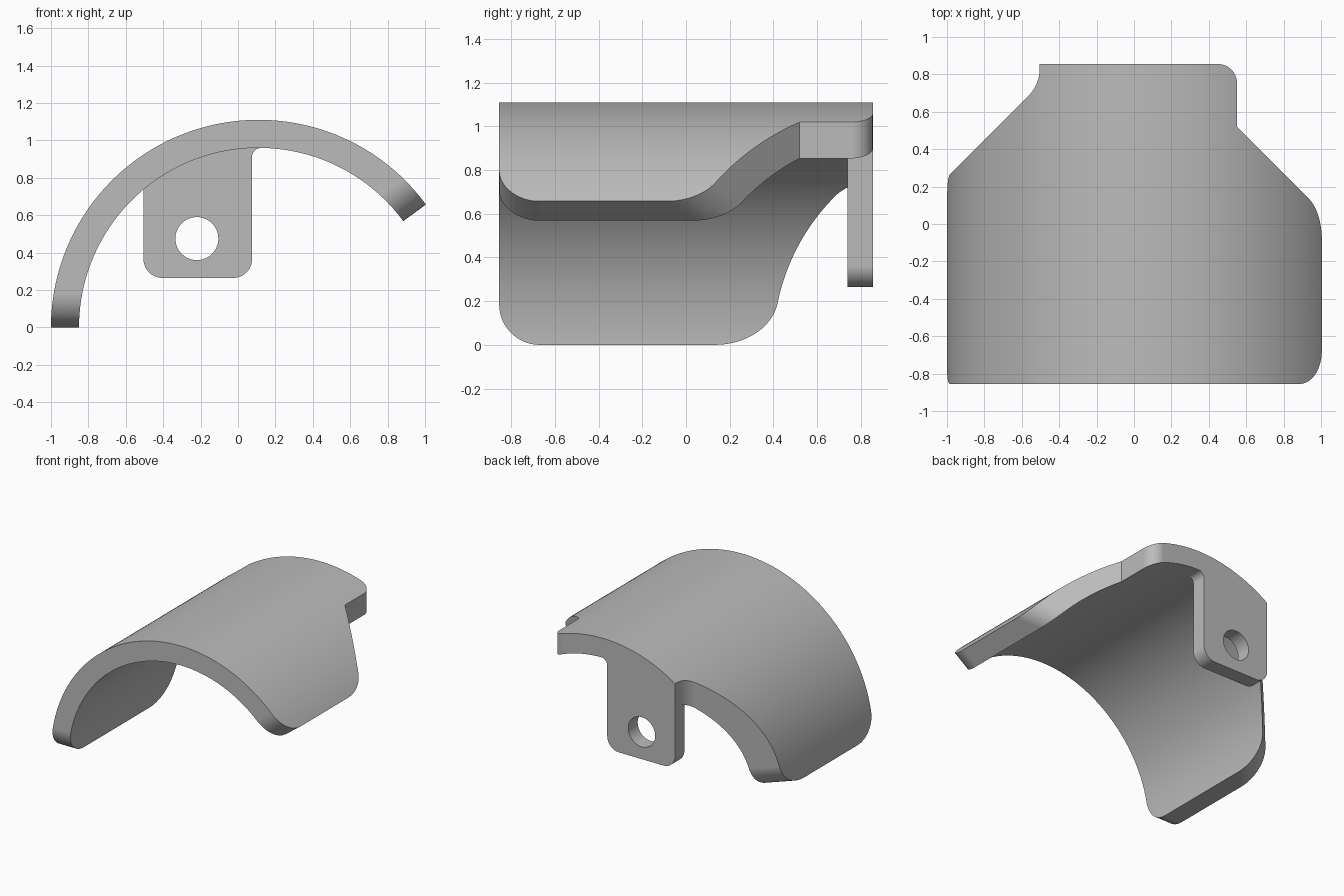
import bpy, bmesh, math
from mathutils import Vector

if "Cube" in bpy.data.objects:
    bpy.data.objects.remove(bpy.data.objects["Cube"], do_unlink=True)

CX = 0.11                      # axis of the curved guard
OUTER, INNER = 1.11, 0.96
BACK, FRONT = 0.855, -0.855
END = math.radians(36.3)       # where the left edge stops

grey = bpy.data.materials.new("plain grey")
grey.use_nodes = True
grey.diffuse_color = (0.5, 0.5, 0.5, 1)
grey.node_tree.nodes["Principled BSDF"].inputs["Base Color"].default_value = (0.5, 0.5, 0.5, 1)


def prism(name, points, sweep):
    """Solid made by sweeping a closed outline along a vector."""
    bm = bmesh.new()
    low = [bm.verts.new(p) for p in points]
    high = [bm.verts.new(Vector(p) + sweep) for p in points]
    bm.faces.new(low)
    bm.faces.new(high)
    for i in range(len(low)):
        bm.faces.new((low[i - 1], low[i], high[i], high[i - 1]))
    bmesh.ops.recalc_face_normals(bm, faces=bm.faces)
    mesh = bpy.data.meshes.new(name)
    bm.to_mesh(mesh)
    bm.free()
    mesh.materials.append(grey)
    obj = bpy.data.objects.new(name, mesh)
    bpy.context.collection.objects.link(obj)
    return obj


def combine(target, other, operation):
    """Apply a boolean and remove the helper."""
    mod = target.modifiers.new("combine", "BOOLEAN")
    mod.object, mod.operation, mod.solver = other, operation, "EXACT"
    bpy.context.view_layer.objects.active = target
    bpy.ops.object.modifier_apply(modifier=mod.name)
    bpy.data.objects.remove(other, do_unlink=True)


def arc(radius, start, stop, steps):
    return [Vector((CX + radius * math.cos(a), radius * math.sin(a)))
            for a in (start + (stop - start) * i / steps for i in range(steps + 1))]


def turn(u, v, radius, steps):
    """Points swept from direction u to direction v at a radius."""
    return [u.slerp(v, k / steps).normalized() * radius for k in range(steps + 1)]


def rounded(corners):
    """2D outline whose corners are (x, y, radius)."""
    out = []
    for i, (x, y, r) in enumerate(corners):
        p = Vector((x, y))
        if r == 0:
            out.append(p)
            continue
        a = (Vector(corners[i - 1][:2]) - p).normalized()
        b = (Vector(corners[(i + 1) % len(corners)][:2]) - p).normalized()
        half = a.angle(b) / 2
        centre = p + (a + b).normalized() * r / math.sin(half)
        t = r / math.tan(half)
        u, v = (p + a * t - centre).normalized(), (p + b * t - centre).normalized()
        out += [centre + q for q in turn(u, v, r, 14)]
    return out


def round_edge(target, point, n1, n2, r):
    """Round the edge where planes with outward normals n1 and n2 meet."""
    p, n1, n2 = Vector(point), Vector(n1).normalized(), Vector(n2).normalized()
    bisect = (n1 + n2) / (1 + n1.dot(n2))
    centre, extra = p - bisect * r, 0.04
    outline = [centre + q for q in turn(n1, n2, r, 20)]
    outline += [outline[-1] + n2 * extra, p + bisect * extra, outline[0] + n1 * extra]
    along = n1.cross(n2).normalized() * 0.3
    combine(target, prism("edge_cutter", [q - along for q in outline], along * 2), "DIFFERENCE")


# Curved guard: ring sector swept front to back
section = arc(OUTER, END, math.pi, 110) + arc(INNER, math.pi, END, 110)
guard = prism("curved_guard", [(p.x, FRONT, p.y) for p in section], Vector((0, 1.9, 0)))

# Trim to the tapered plan outline
plan = rounded([(-1.25, -1.2, 0), (1.25, -1.2, 0), (1.25, -0.18, 0), (0.55, 0.52, 0),
                (0.55, BACK, 0.1), (-0.505, BACK, 0), (-0.505, 0.745, 0.2), (-1.25, 0, 0)])
combine(guard, prism("plan_cutter", [(p.x, p.y, -0.5) for p in plan], Vector((0, 0, 2))), "INTERSECT")

# Round the lower corners
mid = (OUTER + INNER) / 2
end_normal = (math.sin(END), 0, -math.cos(END))
ex, ez = CX + mid * math.cos(END), mid * math.sin(END)
round_edge(guard, (CX - mid, FRONT, 0), (0, 0, -1), (0, -1, 0), 0.185)
round_edge(guard, (CX - mid, 1.25 + CX - mid, 0), (0, 0, -1), (-1, 1, 0), 0.19)
round_edge(guard, (ex, FRONT, ez), end_normal, (0, -1, 0), 0.185)
round_edge(guard, (ex, 1.07 - ex, ez), end_normal, (1, 1, 0), 0.19)

# Mounting tab with rounded corners, a fillet at the guard and a bolt hole
left, right = -0.505, 0.075
tab_outline = rounded([(left, 0.7, 0), (left, 0.265, 0.1), (right, 0.265, 0.1),
                       (right, 0.96, 0.05), (0.14, 0.96, 0)])
tab_outline += arc(mid, math.acos(0.03 / mid), math.acos((left - CX) / mid), 24)
tab = prism("mounting_tab", [(p.x, 0.74, p.y) for p in tab_outline], Vector((0, BACK - 0.74, 0)))
hole = [(-0.22 + 0.115 * math.cos(a), 0.6, 0.475 + 0.115 * math.sin(a))
        for a in (math.tau * i / 48 for i in range(48))]
combine(tab, prism("hole_cutter", hole, Vector((0, 0.5, 0))), "DIFFERENCE")
combine(guard, tab, "UNION")

# Smooth curves, crisp edges
bpy.ops.object.select_all(action="DESELECT")
guard.select_set(True)
bpy.context.view_layer.objects.active = guard
bpy.ops.object.shade_smooth_by_angle(angle=math.radians(25))
weighted = guard.modifiers.new("even_shading", "WEIGHTED_NORMAL")
weighted.keep_sharp = True
